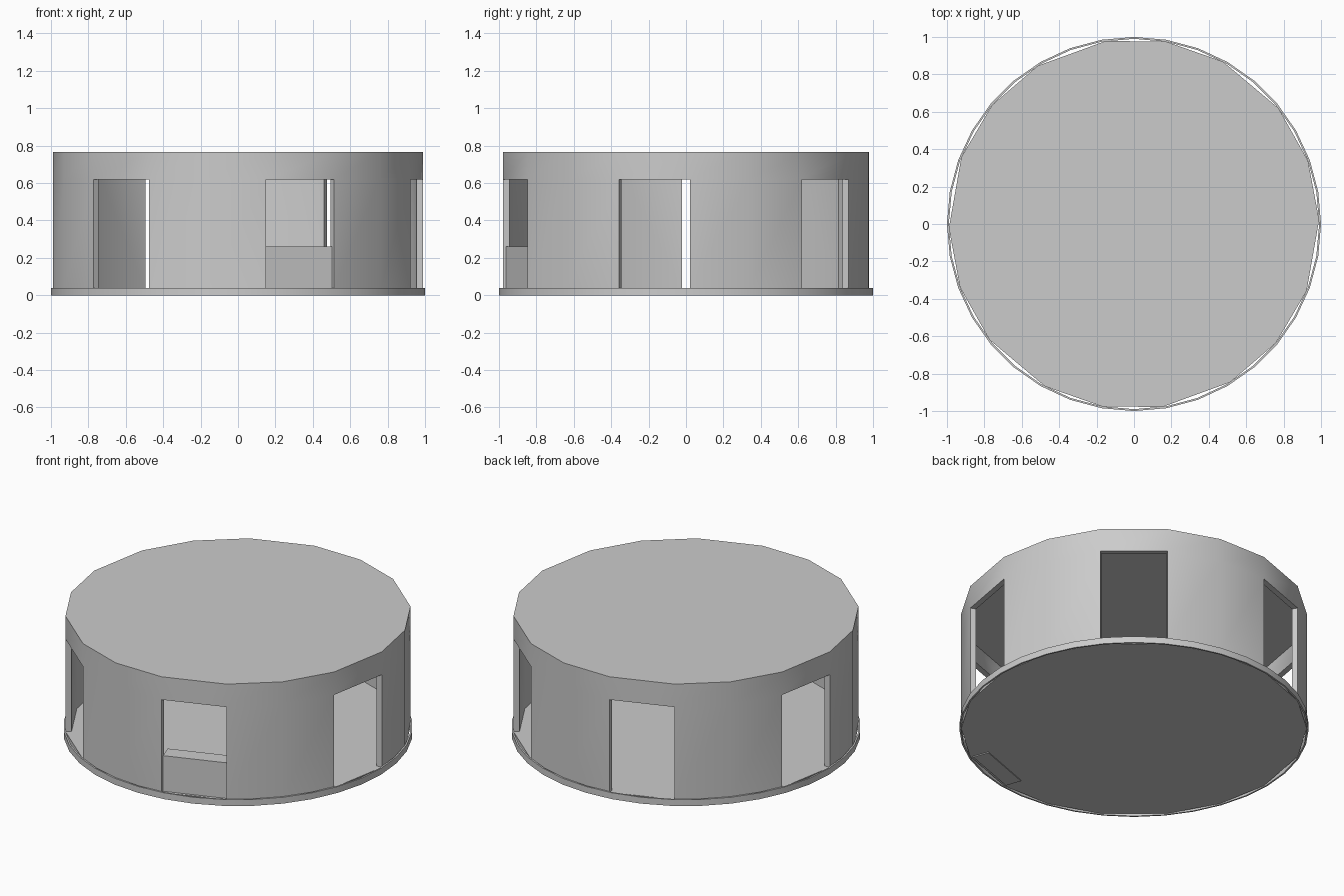
import bpy, bmesh
from math import radians, cos, sin

if "Cube" in bpy.data.objects:
    bpy.data.objects.remove(bpy.data.objects["Cube"])

R, T = 0.99, 0.035                      # wall outer radius, thickness
Z_FLOOR, Z_DOOR, Z_CEIL, Z_TOP = 0.035, 0.62, 0.735, 0.765
HALF = 11.25                            # half angle of a doorway facet

# Plan: six doorway facets, each followed by two solid facets
angles, is_door = [], []
for k in range(6):
    c = -130 + 60 * k
    angles += [c - HALF, c + HALF, c + 30]
    is_door += [True, False, False]
N = len(angles)


def loop(bm, r, z, angs):
    return [bm.verts.new((r * cos(radians(a)), r * sin(radians(a)), z)) for a in angs]


def finish(bm, name):
    bmesh.ops.recalc_face_normals(bm, faces=bm.faces)
    me = bpy.data.meshes.new(name)
    bm.to_mesh(me)
    bm.free()
    ob = bpy.data.objects.new(name, me)
    bpy.context.collection.objects.link(ob)
    bpy.ops.object.select_all(action='DESELECT')
    ob.select_set(True)
    bpy.context.view_layer.objects.active = ob
    bpy.ops.object.shade_smooth_by_angle(angle=radians(30))
    return ob


# Round wall with doorways, lintels and flat roof
bm = bmesh.new()
out = [loop(bm, R, z, angles) for z in (Z_FLOOR, Z_DOOR, Z_TOP)]
inn = [loop(bm, R - T, z, angles) for z in (Z_FLOOR, Z_DOOR, Z_CEIL)]
for i in range(N):
    j = (i + 1) % N
    for s in (out, inn):
        bm.faces.new((s[1][i], s[1][j], s[2][j], s[2][i]))
        if not is_door[i]:
            bm.faces.new((s[0][i], s[0][j], s[1][j], s[1][i]))
    level = 1 if is_door[i] else 0
    bm.faces.new((out[level][i], out[level][j], inn[level][j], inn[level][i]))
    if is_door[i]:
        for v in (i, j):                # door jambs
            bm.faces.new((out[0][v], out[1][v], inn[1][v], inn[0][v]))
bm.faces.new(out[2])
bm.faces.new(inn[2])
finish(bm, "wall_and_roof")

# Floor slab
bm = bmesh.new()
lo, hi = loop(bm, R, 0.006, angles), loop(bm, R, Z_FLOOR, angles)
bm.faces.new(lo)
bm.faces.new(hi)
for i in range(N):
    j = (i + 1) % N
    bm.faces.new((lo[i], lo[j], hi[j], hi[i]))
finish(bm, "floor")

# Thin base ring around the foot
bm = bmesh.new()
ring = range(0, 360, 10)
prof = [loop(bm, r, z, ring) for r, z in ((1, 0), (1, 0.04), (0.99, 0.04), (0.99, 0))]
for p in range(4):
    a, b = prof[p], prof[(p + 1) % 4]
    for i in range(36):
        j = (i + 1) % 36
        bm.faces.new((a[i], a[j], b[j], b[i]))
finish(bm, "base_ring")

# Low counter in the front doorway
bm = bmesh.new()
bmesh.ops.create_cube(bm, size=1)
counter = finish(bm, "counter")
counter.scale = (0.1, 0.375, 0.26)
a = radians(-70)
counter.location = (0.905 * cos(a), 0.905 * sin(a), 0.13)
counter.rotation_euler.z = a
